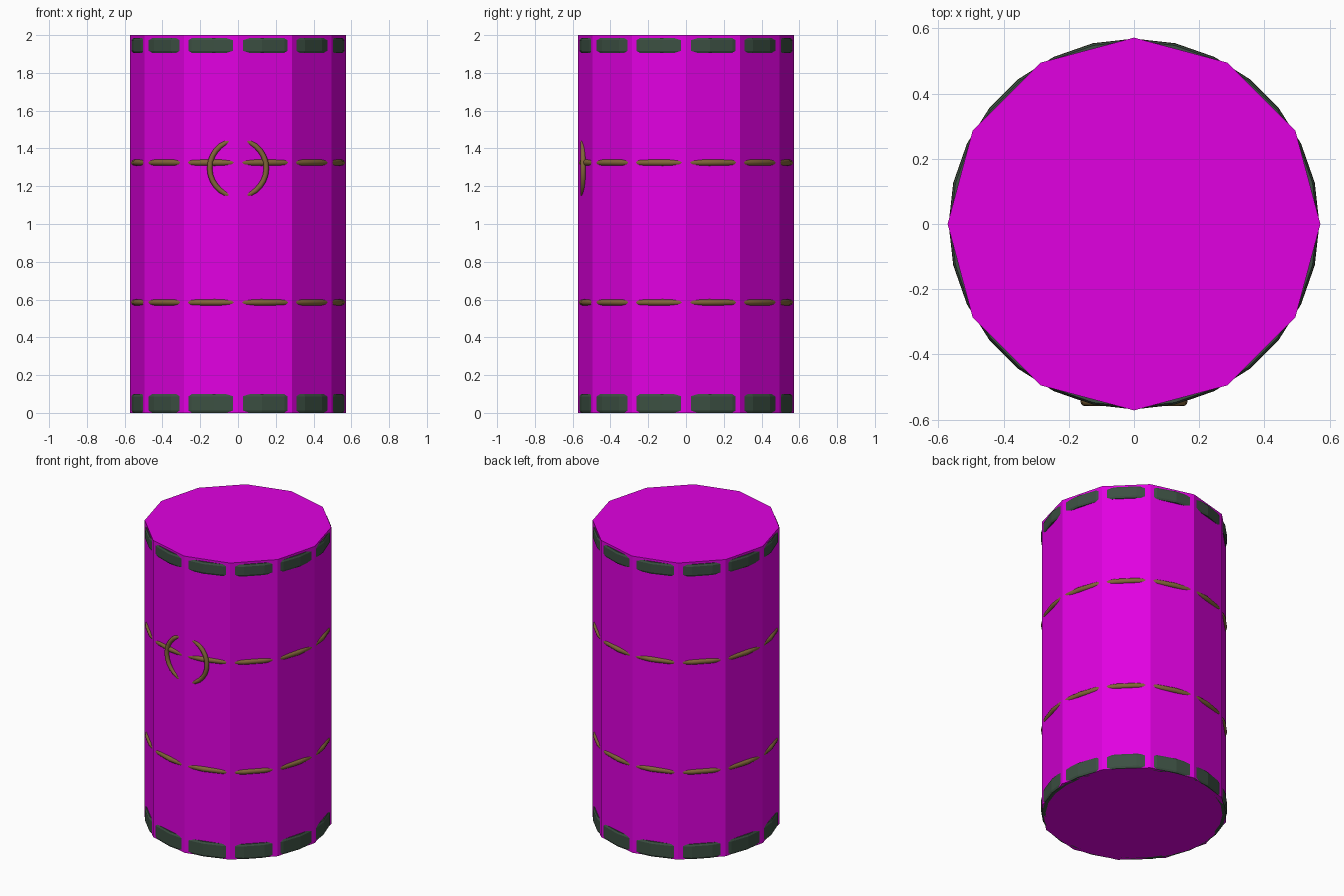
import bpy, math
from math import pi, cos, sin

if "Cube" in bpy.data.objects:
    bpy.data.objects.remove(bpy.data.objects["Cube"])

def material(name, col):
    m = bpy.data.materials.new(name)
    m.diffuse_color = (*col, 1)
    m.use_nodes = True
    m.node_tree.nodes["Principled BSDF"].inputs["Base Color"].default_value = m.diffuse_color
    return m

MAGENTA = material("magenta", (0.75, 0.0, 0.75))
IRON = material("dark_metal", (0.045, 0.08, 0.055))
ROPE = material("brown", (0.22, 0.13, 0.04))

def finish(name, mat):
    o = bpy.context.object
    o.name = name
    o.data.materials.append(mat)
    return o

# Twelve-sided body
bpy.ops.mesh.primitive_cylinder_add(vertices=12, radius=0.572, depth=2, location=(0, 0, 1))
finish("body", MAGENTA)

# Rim bands: closed lathed strip with bevelled outer edges
def band(name, z0, z1, r=0.568, n=28):
    prof = [(0.54, z0), (r - 0.006, z0), (r, z0 + 0.012),
            (r, z1 - 0.012), (r - 0.006, z1), (0.54, z1)]
    k = len(prof)
    verts = [(p * cos(2 * pi * i / n), p * sin(2 * pi * i / n), z)
             for i in range(n) for p, z in prof]
    faces = [(i * k + j, (i + 1) % n * k + j, (i + 1) % n * k + (j + 1) % k, i * k + (j + 1) % k)
             for i in range(n) for j in range(k)]
    me = bpy.data.meshes.new(name)
    me.from_pydata(verts, [], faces)
    o = bpy.data.objects.new(name, me)
    bpy.context.collection.objects.link(o)
    me.materials.append(IRON)

band("top_band", 1.905, 1.985)
band("bottom_band", 0.0, 0.10)

# Hoops around the body
def ring(name, R, r, loc, n, rot=(0, 0, 0)):
    bpy.ops.mesh.primitive_torus_add(major_radius=R, minor_radius=r, major_segments=n,
                                     minor_segments=12, location=loc, rotation=rot)
    finish(name, ROPE)
    bpy.ops.object.shade_smooth_by_angle(angle=math.radians(40))

ring("upper_hoop", 0.552, 0.017, (0, 0, 1.325), 28)
ring("lower_hoop", 0.552, 0.017, (0, 0, 0.585), 28)

# Ring handle on the front
ring("handle_ring", 0.150, 0.014, (0, -0.545, 1.295), 28, (pi / 2, 0, 0))
